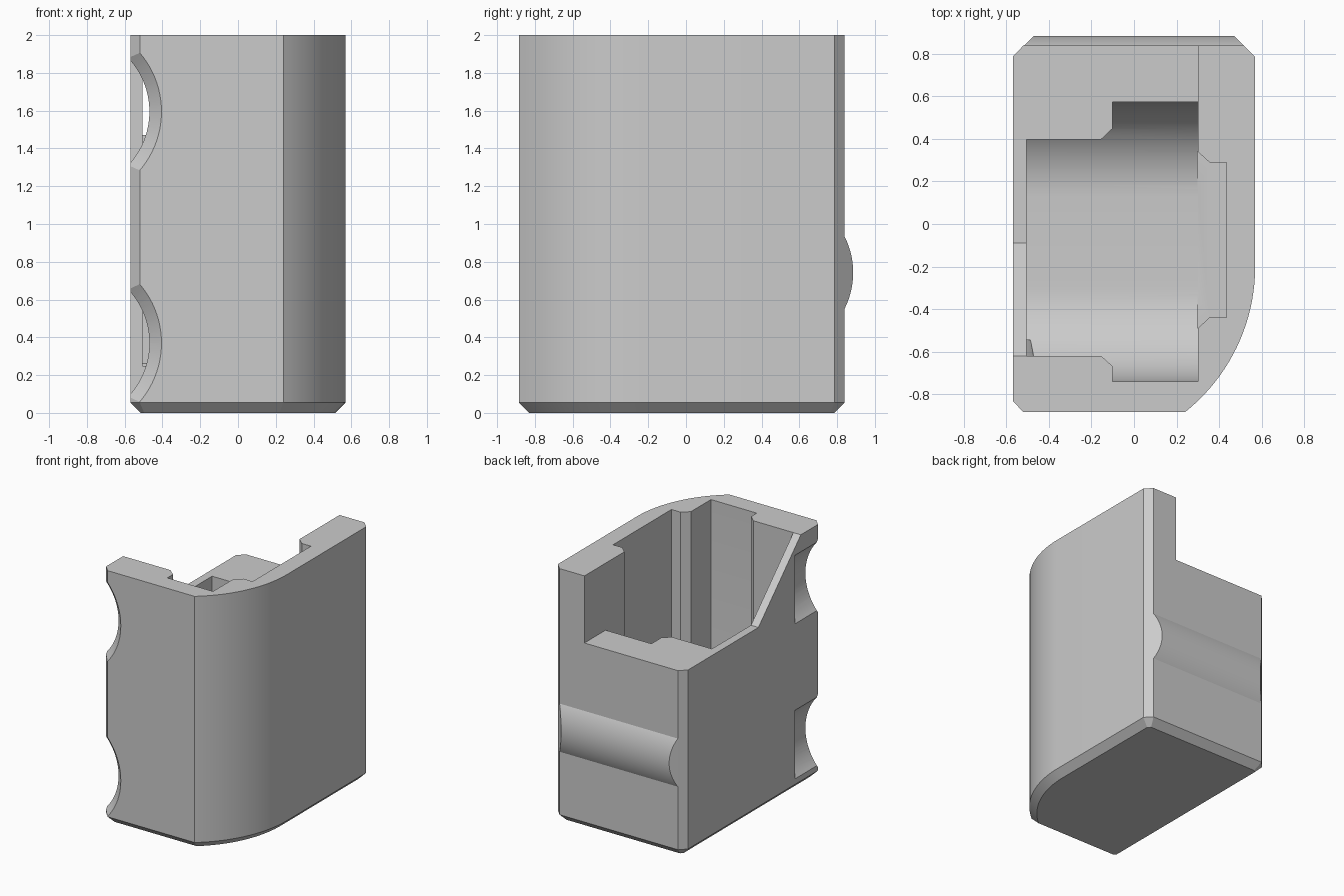
import bpy, bmesh, math
from mathutils import Matrix, Vector

cube = bpy.data.objects.get("Cube")
if cube:
    bpy.data.objects.remove(cube)

grey = bpy.data.materials.new("plain_grey")
grey.use_nodes = True
grey.diffuse_color = (0.6, 0.6, 0.6, 1)
grey.node_tree.nodes["Principled BSDF"].inputs["Base Color"].default_value = (0.6, 0.6, 0.6, 1)


def finish(name, bm):
    bmesh.ops.recalc_face_normals(bm, faces=bm.faces)
    mesh = bpy.data.meshes.new(name)
    bm.to_mesh(mesh)
    bm.free()
    mesh.materials.append(grey)
    ob = bpy.data.objects.new(name, mesh)
    bpy.context.collection.objects.link(ob)
    return ob


def prism(name, outline, axis, start, end, chamfer=0):
    """Extrude a 2D outline along x (outline in y, z) or z (outline in x, y)."""
    bm = bmesh.new()
    place = (lambda p: (start, *p)) if axis == "x" else (lambda p: (*p, start))
    base = bm.faces.new([bm.verts.new(place(p)) for p in outline])
    extruded = bmesh.ops.extrude_face_region(bm, geom=[base], use_keep_orig=True)
    step = Vector((end - start, 0, 0) if axis == "x" else (0, 0, end - start))
    moved = [v for v in extruded["geom"] if isinstance(v, bmesh.types.BMVert)]
    bmesh.ops.translate(bm, verts=moved, vec=step)
    bmesh.ops.recalc_face_normals(bm, faces=bm.faces)
    if chamfer:
        bmesh.ops.bevel(bm, geom=list(base.edges), offset=chamfer, segments=1, affect="EDGES")
    return finish(name, bm)


def round_cutter(name, r_front, r_back, y_front, y_back, x, z):
    """Cylinder or cone lying along y."""
    bm = bmesh.new()
    bmesh.ops.create_cone(bm, cap_ends=True, segments=96, radius1=r_back, radius2=r_front,
                          depth=y_back - y_front)
    turn = Matrix.Rotation(math.pi / 2, 4, "X")
    bm.transform(Matrix.Translation((x, (y_front + y_back) / 2, z)) @ turn)
    return finish(name, bm)


def combine(target, tool, operation="DIFFERENCE"):
    mod = target.modifiers.new("combine", "BOOLEAN")
    mod.operation, mod.solver, mod.object = operation, "EXACT", tool
    bpy.context.view_layer.objects.active = target
    bpy.ops.object.modifier_apply(modifier=mod.name)
    bpy.data.objects.remove(tool)


def arc(cx, cy, r, a0, a1, n=20):
    angles = [math.radians(a0 + (a1 - a0) * i / n) for i in range(n + 1)]
    return [(cx + r * math.cos(a), cy + r * math.sin(a)) for a in angles]


# Outer shell with one large rounded corner and a chamfered foot
radius = 0.876
outline = [(-0.52, 0.84), (-0.57, 0.787), (-0.57, -0.833), (-0.52, -0.885)]
outline += arc(0.57 - radius, -0.2, radius, -51.45, 0)
outline += [(0.57, 0.787), (0.517, 0.84)]
body = prism("holder_body", outline, "z", 0, 2, chamfer=0.055)

# Stepped cavity with a rounded trough floor
plan = [(-0.505, -0.62), (-0.155, -0.62), (-0.1, -0.67), (-0.1, -0.74), (0.3, -0.74),
        (0.3, 0.575), (-0.1, 0.575), (-0.1, 0.45), (-0.155, 0.398), (-0.505, 0.398)]
cavity = prism("cavity_cutter", plan, "z", 0.1, 2.3)
trough = arc(-0.29, 0.622, 0.452, 180, 270) + arc(0.125, 0.622, 0.452, 270, 360)
trough += [(0.577, 2.2), (-0.742, 2.2)]
combine(cavity, prism("trough", trough, "x", -0.8, 0.8), "INTERSECT")
combine(body, cavity)

# Vertical channel in the tall side wall
channel = [(0.299, -0.491), (0.355, -0.44), (0.435, -0.44),
           (0.435, 0.29), (0.355, 0.29), (0.299, 0.341)]
combine(body, prism("channel_cutter", channel, "z", 0.172, 2.3))

# Low rear rim with the sloped side edge
rim = [(-0.09, 1.47), (1.2, 1.47), (1.2, 2.2), (-0.82, 2.2)]
combine(body, prism("rim_cutter", rim, "x", -0.9, 0.3))

# Two countersunk round notches on the front corner
for z in (0.37, 1.595):
    combine(body, round_cutter("notch_cutter", 0.414, 0.414, -1, -0.545, -0.883, z))
    combine(body, round_cutter("countersink_cutter", 0.538, 0.408, -0.945, -0.815, -0.883, z))

# Rounded rib across the back, with ends slanted at 45 degrees
bm = bmesh.new()
profile = [p for p in arc(0.46, 0.743, 0.425, -30, 30, 24)]
ends = []
for side in (-1, 1):
    ends.append([bm.verts.new((side * (0.517 - (y - 0.84)), y, z)) for y, z in profile])
    bm.faces.new(ends[-1])
n = len(profile)
for i in range(n):
    j = (i + 1) % n
    bm.faces.new((ends[0][i], ends[0][j], ends[1][j], ends[1][i]))
rib = finish("back_rib", bm)

for ob in (body, rib):
    bpy.ops.object.select_all(action="DESELECT")
    ob.select_set(True)
    bpy.context.view_layer.objects.active = ob
    bpy.ops.object.shade_smooth_by_angle(angle=math.radians(25))
